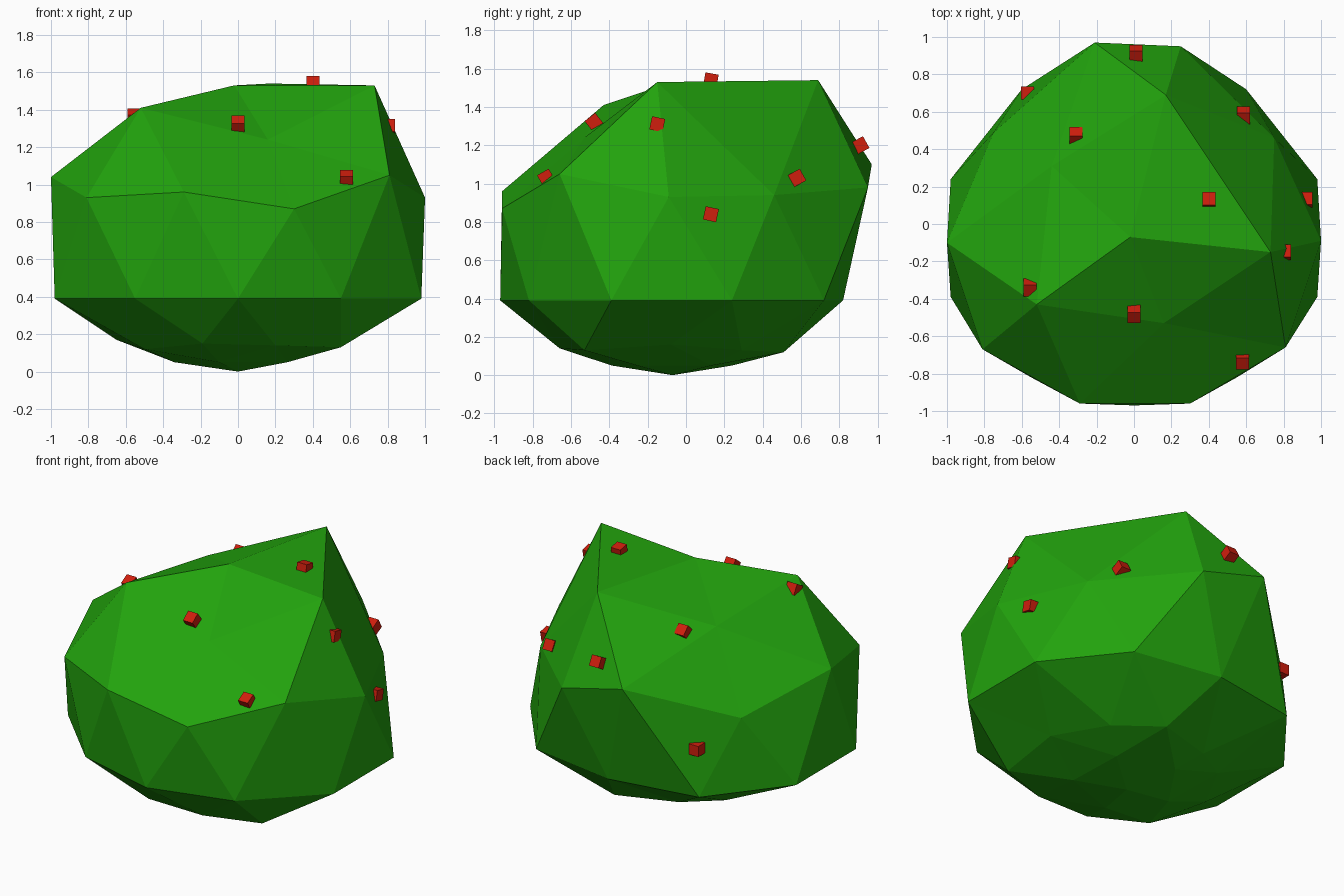
import bpy
import bmesh
from math import cos, sin, radians
from mathutils import Vector, Matrix

default_cube = bpy.data.objects.get("Cube")
if default_cube:
    bpy.data.objects.remove(default_cube, do_unlink=True)


def make_material(name, colour):
    material = bpy.data.materials.new(name)
    material.use_nodes = True
    material.diffuse_color = colour
    shader = material.node_tree.nodes["Principled BSDF"]
    shader.inputs["Base Color"].default_value = colour
    return material


def make_object(name, bm, material):
    mesh = bpy.data.meshes.new(name)
    bm.to_mesh(mesh)
    bm.free()
    mesh.materials.append(material)
    obj = bpy.data.objects.new(name, mesh)
    bpy.context.collection.objects.link(obj)
    return obj


def ring(count, radius, centre_x, centre_y, height, start):
    """Evenly spaced points on a horizontal circle."""
    angles = [radians(start + 360 * i / count) for i in range(count)]
    return [(centre_x + radius * cos(a), centre_y + radius * sin(a), height)
            for a in angles]


leaf_green = make_material("leaf green", (0.016, 0.365, 0.004, 1))
berry_red = make_material("berry red", (0.63, 0.013, 0.004, 1))

# Irregular crown: peak and the five corners around it
crown = [(-.02, -.07, 1.53), (.73, -.15, 1.53), (.17, .69, 1.54),
         (-.44, .31, 1.33), (-.52, -.43, 1.41), (.16, -.53, 1.24)]

# Shoulder corners, counter-clockwise from the front
shoulder = [(-.29, -.96, .96), (.3, -.96, .87), (.81, -.66, 1.05),
            (1, -.09, .93), (.75, .46, .94), (.25, .95, .98),
            (-.21, .97, 1.1), (-.75, .49, .87), (-1, -.1, 1.04),
            (-.81, -.67, .93)]

# Widest band, mirrored left to right
waist_half = [(.55, -.82), (.98, -.39), (.98, .24), (.6, .72)]
waist = [(side * x, y, .39) for x, y in waist_half for side in (1, -1)]
waist += [(0, -.97, .39), (0, .82, .39)]

# Shallow bowl underneath, counter-clockwise from the front
underside = [(-.19, -.67, .15), (.2, -.66, .14), (.55, -.53, .13),
             (.59, -.08, .16), (.43, .29, .13), (.17, .51, .12),
             (-.22, .39, .13), (-.46, .24, .15), (-.65, -.1, .17),
             (-.5, -.45, .12)]
underside += ring(5, .33, -.01, -.07, .05, -106)
underside.append((0, -.07, 0))

# Bush body: wrap facets round a ball, then pull each corner into place
body = bmesh.new()
middle = Vector((0, 0, .75))
targets = {}
for corner in crown + shoulder + waist + underside:
    direction = (Vector(corner) - middle).normalized()
    targets[body.verts.new(direction)] = Vector(corner)
bmesh.ops.convex_hull(body, input=body.verts[:])
bmesh.ops.recalc_face_normals(body, faces=body.faces[:])
for vert, target in targets.items():
    vert.co = target
make_object("bush_body", body, leaf_green)

# Small cube berries: centre, then forward tilt in degrees
berries = [((.01, .91, 1.2), 29), ((-.57, .7, .7), 0),
           ((-.31, .47, 1.32), 45), ((.585, .58, 1.03), 29),
           ((.4, .13, 1.54), -10), ((.92, .13, .84), -12),
           ((.805, -.15, 1.31), -12), ((-.555, -.34, 1.36), 30),
           ((0, -.48, 1.32), 38), ((.58, -.73, 1.03), 30)]
for place, tilt in berries:
    berry = bmesh.new()
    turn = Matrix.Rotation(radians(tilt), 4, 'X')
    bmesh.ops.create_cube(berry, size=.07,
                          matrix=Matrix.Translation(place) @ turn)
    make_object("berry", berry, berry_red)
